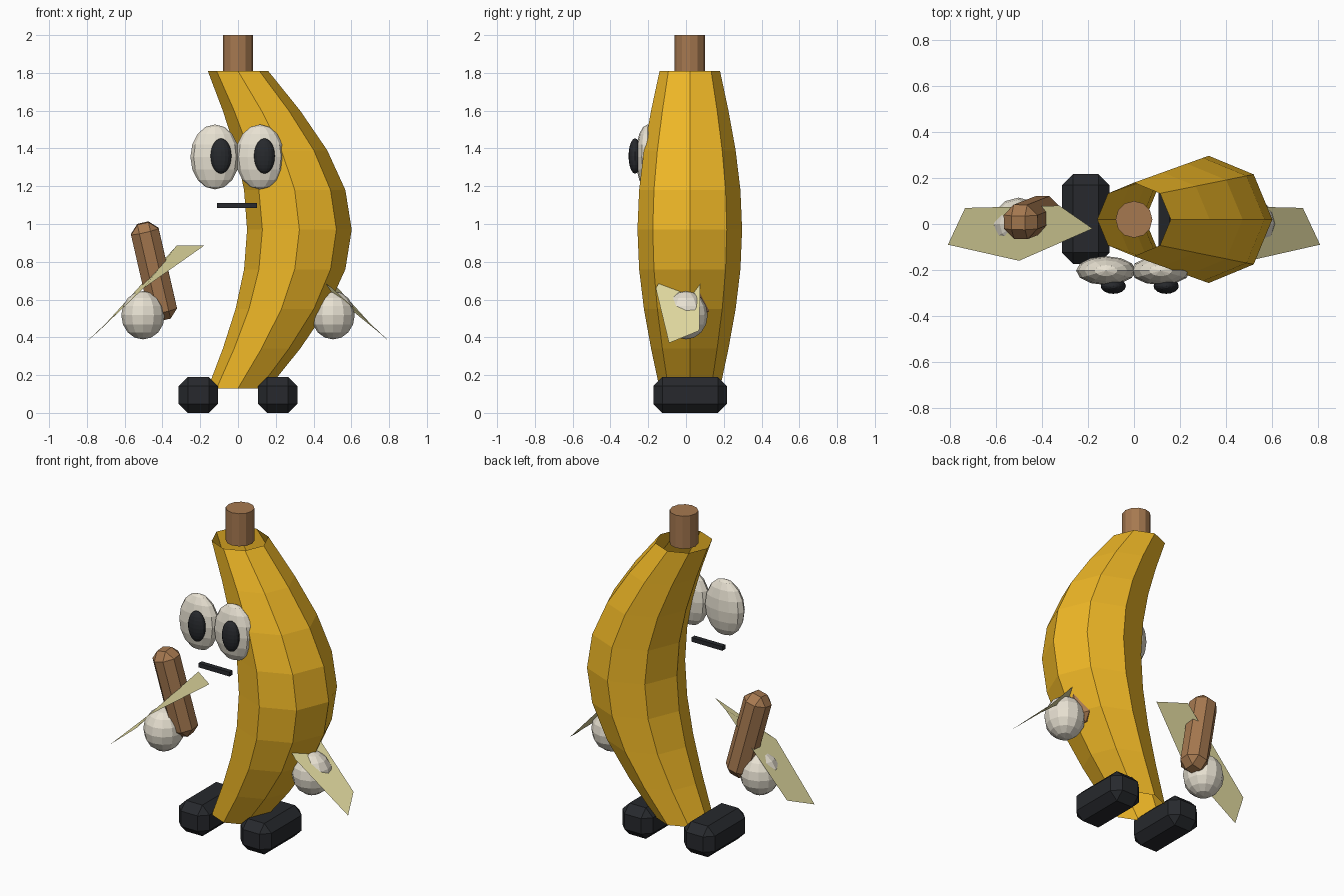
import bpy, bmesh, math
from mathutils import Vector, Matrix

if "Cube" in bpy.data.objects:
    bpy.data.objects.remove(bpy.data.objects["Cube"])


def material(name, rgb):
    m = bpy.data.materials.new(name)
    m.diffuse_color = (*rgb, 1)
    m.use_nodes = True
    m.node_tree.nodes["Principled BSDF"].inputs["Base Color"].default_value = m.diffuse_color
    return m


YELLOW = material("peel_yellow", (0.87, 0.48, 0.02))
BROWN = material("brown", (0.38, 0.19, 0.08))
WHITE = material("off_white", (0.80, 0.75, 0.64))
BLACK = material("black", (0.02, 0.022, 0.026))
CREAM = material("peel_inside", (0.78, 0.72, 0.36))


def finish(name, bm, mat, matrix=Matrix()):
    bmesh.ops.transform(bm, matrix=matrix, verts=bm.verts)
    bmesh.ops.recalc_face_normals(bm, faces=bm.faces)
    me = bpy.data.meshes.new(name)
    bm.to_mesh(me)
    bm.free()
    me.materials.append(mat)
    ob = bpy.data.objects.new(name, me)
    bpy.context.collection.objects.link(ob)
    return ob


def ellipsoid(name, centre, radii, mat, seg=12, rings=8):
    bm = bmesh.new()
    bmesh.ops.create_uvsphere(bm, u_segments=seg, v_segments=rings, radius=1)
    return finish(name, bm, mat, Matrix.Translation(centre) @ Matrix.Diagonal((*radii, 1)))


def box(name, centre, size, mat, bevel=0, axis=(0, 0, 1)):
    bm = bmesh.new()
    bmesh.ops.create_cube(bm, size=1)
    bmesh.ops.scale(bm, vec=size, verts=bm.verts)
    if bevel:
        bmesh.ops.bevel(bm, geom=bm.edges[:], offset=bevel, segments=1, affect='EDGES')
    rot = Vector((0, 0, 1)).rotation_difference(Vector(axis)).to_matrix().to_4x4()
    return finish(name, bm, mat, Matrix.Translation(centre) @ rot)


# curved eight-sided body, open at both ends
bm = bmesh.new()
rings = []
for k in range(9):
    s = math.sin(math.pi * k / 8)
    cx, r, z = 0.325 * s, 0.16 + 0.117 * s, 0.13 + 0.21 * k
    rings.append([bm.verts.new((cx + r * math.cos(a * math.pi / 4),
                                0.02 + r * math.sin(a * math.pi / 4), z)) for a in range(8)])
for lo, hi in zip(rings, rings[1:]):
    for i in range(8):
        j = (i + 1) % 8
        bm.faces.new((lo[i], lo[j], hi[j], hi[i]))
finish("body", bm, YELLOW)

# stem
bm = bmesh.new()
bmesh.ops.create_cone(bm, cap_ends=True, segments=12, radius1=0.08, radius2=0.08, depth=0.2)
finish("stem", bm, BROWN, Matrix.Translation((0, 0.02, 1.9)))

# mouth
box("mouth", (-0.005, -0.21, 1.098), (0.21, 0.03, 0.026), BLACK)

# peel flap outline on the left side
FLAP = [(-0.81, -0.09, 0.37), (-0.735, 0.07, 0.435), (-0.325, 0.08, 0.885),
        (-0.18, -0.02, 0.885), (-0.5, -0.16, 0.66)]

for side, s in (("left", 1), ("right", -1)):
    # eyes and pupils
    ellipsoid(side + "_eye", (-0.119 * s - 0.003, -0.203, 1.355), (0.13, 0.063, 0.172), WHITE)
    ellipsoid(side + "_pupil", (-0.115 * s + 0.025, -0.27, 1.36), (0.055, 0.034, 0.093), BLACK, 16, 12)
    # feet
    box(side + "_foot", (-0.21 * s, 0.022, 0.095), (0.208, 0.39, 0.19), BLACK, 0.048)
    # hands
    ellipsoid(side + "_hand", (-0.503 * s, 0.0, 0.517), (0.115, 0.115, 0.128), WHITE, 12, 8)
    # bevelled stick (the right one sits almost wholly inside the body)
    box(side + "_stick", (-0.445 * s, 0.028, 0.75), (0.15, 0.15, 0.525), BROWN, 0.045,
        (-0.115 * s, -0.045, 0.5))
    # peel flap
    bm = bmesh.new()
    bm.faces.new([bm.verts.new((x * s, y, z)) for x, y, z in FLAP])
    finish(side + "_flap", bm, CREAM)
